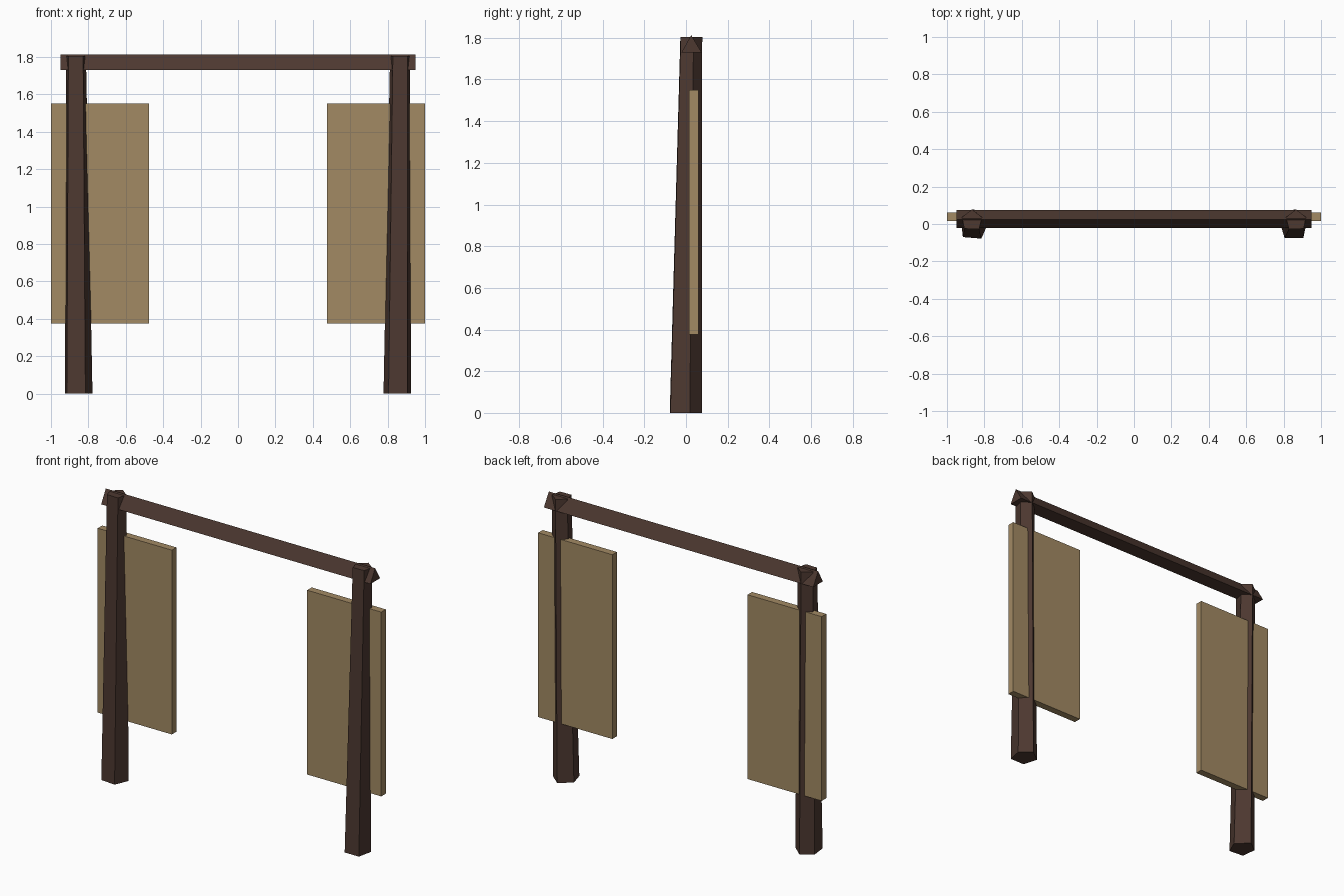
import bpy
import bmesh

if "Cube" in bpy.data.objects:
    bpy.data.objects.remove(bpy.data.objects["Cube"])


def make_material(name, rgb):
    mat = bpy.data.materials.new(name)
    mat.diffuse_color = (*rgb, 1.0)
    mat.use_nodes = True
    mat.node_tree.nodes["Principled BSDF"].inputs["Base Color"].default_value = mat.diffuse_color
    return mat


dark_wood = make_material("dark_wood", (0.074, 0.040, 0.030))
tan_board = make_material("tan_board", (0.365, 0.255, 0.127))


def loft(name, ring_a, ring_b, mat):
    """Closed solid between two matching rings of 3D points."""
    bm = bmesh.new()
    a = [bm.verts.new(p) for p in ring_a]
    b = [bm.verts.new(p) for p in ring_b]
    n = len(a)
    bm.faces.new(a)
    bm.faces.new(b)
    for i in range(n):
        j = (i + 1) % n
        bm.faces.new((a[i], a[j], b[j], b[i]))
    bmesh.ops.recalc_face_normals(bm, faces=bm.faces)
    mesh = bpy.data.meshes.new(name)
    bm.to_mesh(mesh)
    bm.free()
    mesh.materials.append(mat)
    obj = bpy.data.objects.new(name, mesh)
    bpy.context.collection.objects.link(obj)
    return obj


# Tapered five-sided posts: ridge at the back, flat face at the front
POST_TOP = [(0.907, -0.025), (0.828, -0.027), (0.813, 0.036),
            (0.866, 0.078), (0.920, 0.036)]
FOOT_LEFT = [(0.915, -0.070), (0.816, -0.078), (0.778, 0.010),
             (0.855, 0.077), (0.925, 0.025)]
FOOT_RIGHT = [(0.905, -0.075), (0.805, -0.075), (0.778, 0.018),
              (0.855, 0.077), (0.925, 0.018)]

for side, label, foot in ((-1, "left", FOOT_LEFT), (1, "right", FOOT_RIGHT)):
    loft(label + "_post",
         [(side * x, y, 0.0) for x, y in foot],
         [(side * x, y, 1.805) for x, y in POST_TOP], dark_wood)

    # Flat board hung on each post
    outline = [(0.477, 0.375), (1.0, 0.375), (1.0, 1.55), (0.477, 1.55)]
    loft(label + "_board",
         [(side * x, 0.015, z) for x, z in outline],
         [(side * x, 0.061, z) for x, z in outline], tan_board)

# Triangular crossbeam
BEAM = [(-0.022, 1.73), (0.075, 1.73), (0.025, 1.813)]
loft("crossbeam",
     [(-0.95, y, z) for y, z in BEAM],
     [(0.95, y, z) for y, z in BEAM], dark_wood)
